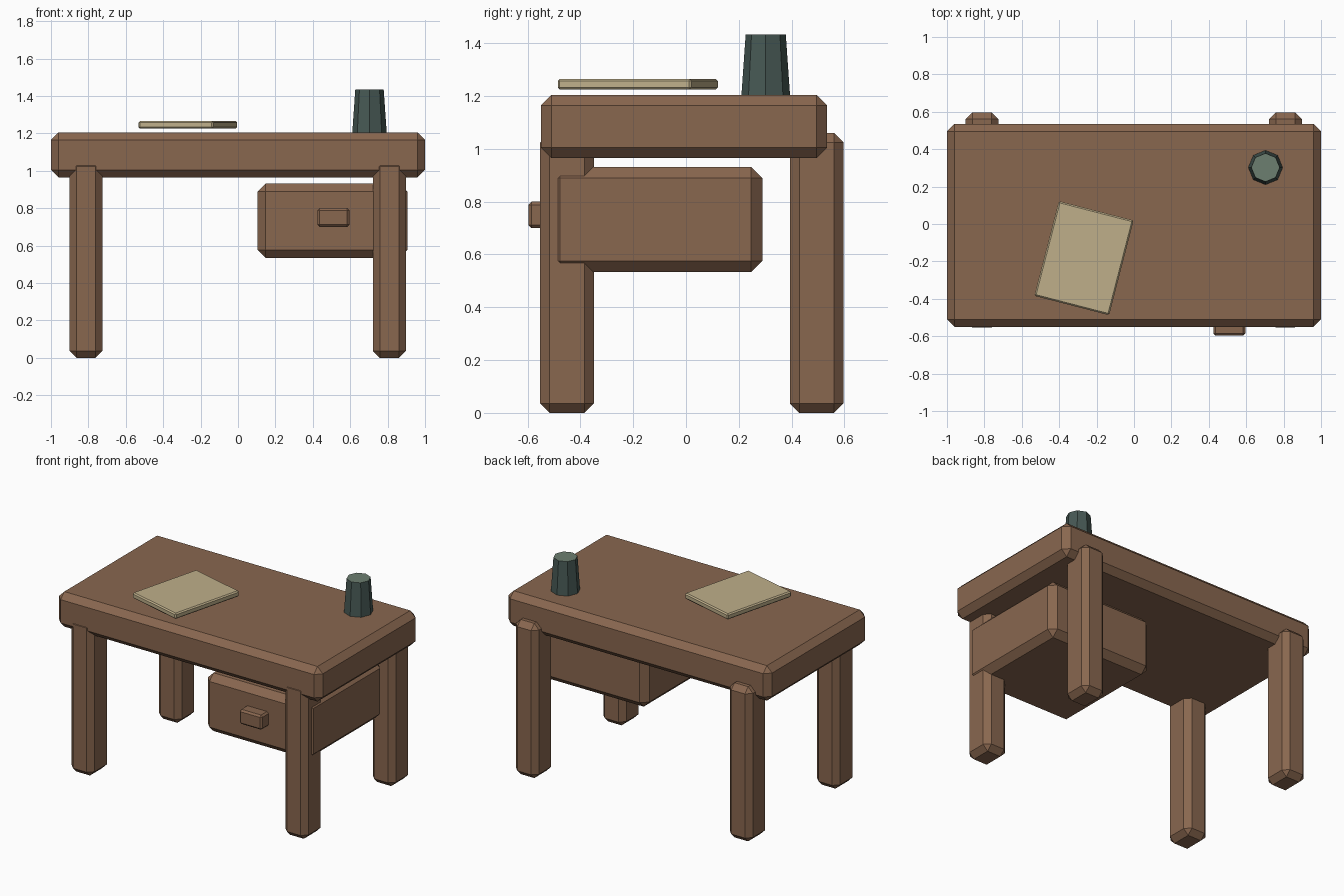
import bpy, bmesh, math
from mathutils import Matrix

cube = bpy.data.objects.get("Cube")
if cube:
    bpy.data.objects.remove(cube, do_unlink=True)


def material(name, rgb):
    m = bpy.data.materials.new(name)
    m.use_nodes = True
    colour = (*rgb, 1)
    m.diffuse_color = colour
    bsdf = next(n for n in m.node_tree.nodes if n.type == 'BSDF_PRINCIPLED')
    bsdf.inputs["Base Color"].default_value = colour
    return m


wood = material("brown wood", (0.25, 0.135, 0.078))
paper = material("cream paper", (0.52, 0.43, 0.255))
cup_side = material("dark green", (0.062, 0.098, 0.088))
cup_top = material("grey green", (0.15, 0.21, 0.16))


def add_object(name, bm, *mats):
    mesh = bpy.data.meshes.new(name)
    bm.to_mesh(mesh)
    bm.free()
    for m in mats:
        mesh.materials.append(m)
    ob = bpy.data.objects.new(name, mesh)
    bpy.context.scene.collection.objects.link(ob)
    return ob


def chamfered_box(name, low, high, bevel, mat, turn=0):
    """Box between two corners with flat chamfers on every edge."""
    size = [b - a for a, b in zip(low, high)]
    bm = bmesh.new()
    bmesh.ops.create_cube(bm, size=1)
    bmesh.ops.scale(bm, vec=size, verts=bm.verts)
    bmesh.ops.bevel(bm, geom=bm.edges[:], offset=bevel, segments=1,
                    affect='EDGES', clamp_overlap=True)
    ob = add_object(name, bm, mat)
    ob.location = [(a + b) / 2 for a, b in zip(low, high)]
    ob.rotation_euler.z = math.radians(turn)
    return ob


# Desk top
chamfered_box("desk_top", (-1, -0.55, 0.965), (1, 0.535, 1.205), 0.04, wood)

# Four legs
for side, x in (("right", -0.9), ("left", 0.722)):
    for end, y in (("front", -0.553), ("back", 0.393)):
        chamfered_box(f"{end}_{side}_leg", (x, y, 0),
                      (x + 0.175, y + 0.204, 1.06), 0.036, wood)

# Drawer box and its handle
chamfered_box("drawer", (0.105, -0.52, 0.533), (0.905, 0.29, 0.932), 0.043, wood)
chamfered_box("drawer_handle", (0.424, -0.597, 0.70), (0.596, -0.5, 0.80), 0.012, wood)

# Notebook lying at an angle
chamfered_box("notebook", (-0.474, -0.444, 1.225), (-0.061, 0.079, 1.265),
              0.008, paper, -14.5)

# Tapered eight-sided cup with a paler top
bm = bmesh.new()
bmesh.ops.create_cone(bm, cap_ends=True, segments=8, radius1=0.092,
                      radius2=0.076, depth=0.23,
                      matrix=Matrix.Translation((0, 0, 0.115)))
bm.normal_update()
for f in bm.faces:
    f.material_index = int(f.normal.z > 0.9)
cup = add_object("cup", bm, cup_side, cup_top)
cup.location = (0.703, 0.302, 1.204)
